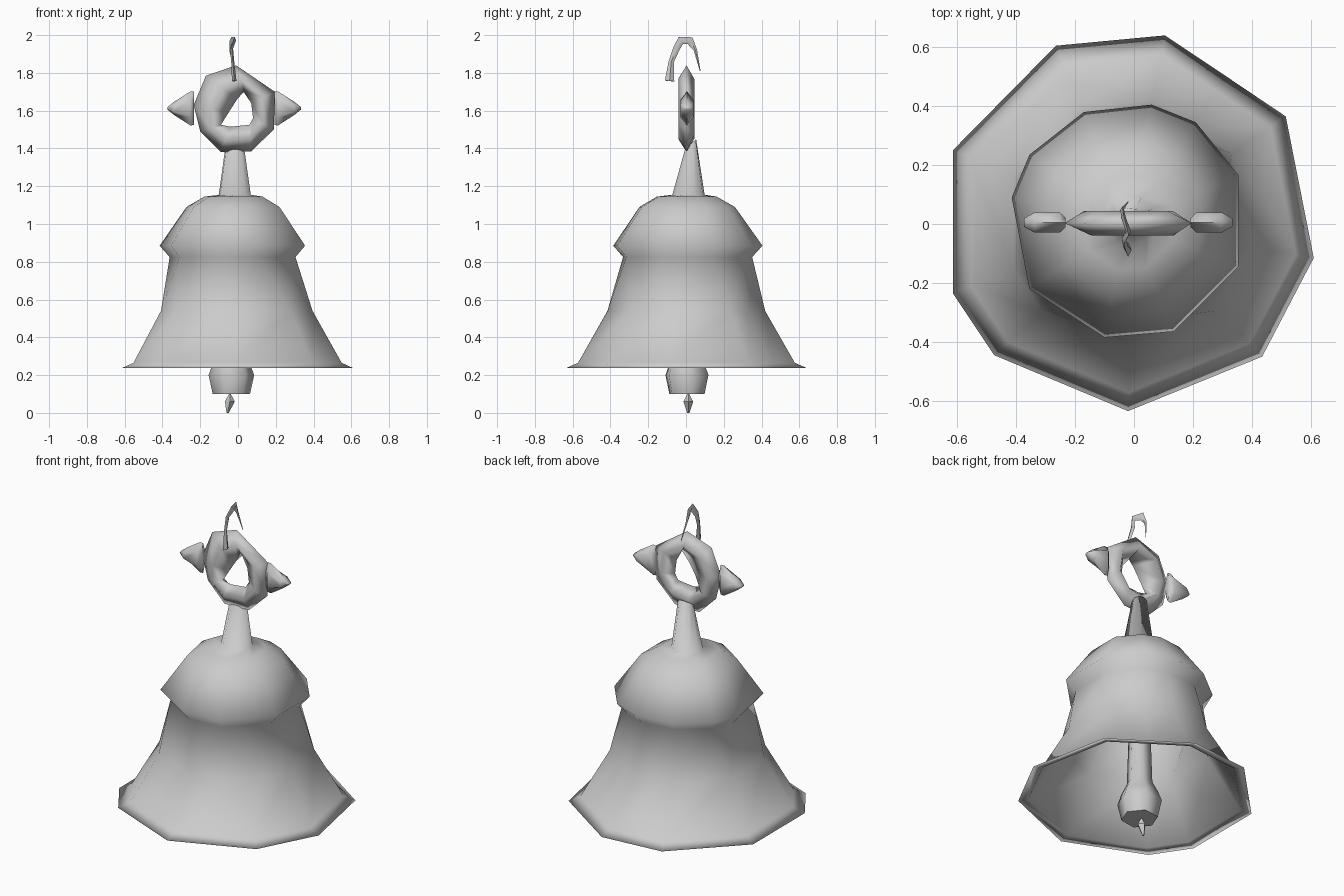
import bpy, bmesh, math
from mathutils import Vector

if "Cube" in bpy.data.objects:
    bpy.data.objects.remove(bpy.data.objects["Cube"])

metal = bpy.data.materials.new("grey_metal")
metal.diffuse_color = (0.6, 0.6, 0.6, 1)
metal.use_nodes = True
metal.node_tree.nodes["Principled BSDF"].inputs["Base Color"].default_value = metal.diffuse_color


def loft(name, rings, cap_start=True, cap_end=True, loop=False, angle=60):
    """Skin a list of equally sized closed rings into one mesh."""
    bm = bmesh.new()
    rows = [[bm.verts.new(p) for p in ring] for ring in rings]
    pairs = list(zip(rows, rows[1:])) + ([(rows[-1], rows[0])] if loop else [])
    n = len(rows[0])
    for a, b in pairs:
        for i in range(n):
            j = (i + 1) % n
            bm.faces.new((a[i], a[j], b[j], b[i]))
    if cap_start and not loop:
        bm.faces.new(rows[0][::-1])
    if cap_end and not loop:
        bm.faces.new(rows[-1])
    bmesh.ops.recalc_face_normals(bm, faces=bm.faces)
    mesh = bpy.data.meshes.new(name)
    bm.to_mesh(mesh)
    bm.free()
    mesh.materials.append(metal)
    ob = bpy.data.objects.new(name, mesh)
    bpy.context.collection.objects.link(ob)
    bpy.ops.object.select_all(action='DESELECT')
    ob.select_set(True)
    bpy.context.view_layer.objects.active = ob
    bpy.ops.object.shade_smooth_by_angle(angle=math.radians(angle))
    return ob


def scaled(outline, s, z, dx=0.0):
    return [(x * s + dx, y * s, z) for x, y in outline]


def circle(cx, cy, z, r, n, turn=0.0):
    return [(cx + r * math.cos(turn + math.tau * i / n),
             cy + r * math.sin(turn + math.tau * i / n), z) for i in range(n)]


# Bell: inner dome and wall, lip, flared outer wall, shouldered cap and stem in one skin
rim = [(0.515, 0.365), (0.31, 0.503), (0.105, 0.64), (-0.265, 0.605), (-0.615, 0.25),
       (-0.615, -0.235), (-0.475, -0.445), (-0.02, -0.635), (0.435, -0.45), (0.61, -0.115)]
shoulder = [(0.355, 0.165), (0.21, 0.345), (0.06, 0.405), (-0.17, 0.38), (-0.355, 0.235),
            (-0.415, 0.09), (-0.355, -0.22), (-0.10, -0.385), (0.135, -0.365), (0.355, -0.145)]
bell = [scaled(shoulder, s, z, -0.02 * (1 - s)) for s, z in
        ((0.30, 1.11), (0.56, 1.06), (0.80, 0.89), (0.80, 0.83))]
bell += [scaled(rim, s, z, dx) for s, z, dx in
         ((0.62, 0.54, -0.005), (0.91, 0.247, 0), (1.0, 0.237, 0), (0.90, 0.265, 0),
          (0.655, 0.54, -0.005))]
bell += [scaled(shoulder, s, z, -0.02 * (1 - s)) for s, z in
         ((0.865, 0.825), (1.0, 0.885), (0.64, 1.09), (0.40, 1.145))]
bell.append(circle(-0.017, 0.013, 1.155, 0.086, 10, 0.44))
bell.append([(x, 0.025 + (y - 0.025) * 0.6, 1.425 + (y - 0.025) * 0.5)
             for x, y, z in circle(-0.017, 0.025, 0, 0.048, 10, 0.44)])
loft("bell", bell, angle=180)

# Clapper: tapered rod running into a faceted bob, and a small diamond tip
loft("clapper", [circle(-0.035, 0.005, z, r, 6, 0.15) for z, r in
                 ((0.10, 0.10), (0.20, 0.122), (0.26, 0.10),
                  (0.32, 0.07), (1.09, 0.045))], angle=70)
loft("clapper_tip", [circle(x, 0.012, z, r, 4) for x, z, r in
                     ((-0.055, 0.0, 0.006), (-0.043, 0.06, 0.026), (-0.043, 0.10, 0.005))], angle=30)

# Loop: flattened ring in the xz plane, its opening slanted towards the front
outer = [(-0.01, 1.84), (-0.17, 1.785), (-0.235, 1.63), (-0.20, 1.49),
         (-0.09, 1.38), (0.07, 1.385), (0.19, 1.50), (0.195, 1.70)]
inner = [(0.035, 1.705), (-0.005, 1.66), (-0.05, 1.59), (-0.09, 1.525),
         (-0.04, 1.515), (0.06, 1.525), (0.08, 1.56), (0.07, 1.64)]
sections = []
for k, ((ox, oz), (ix, iz)) in enumerate(zip(outer, inner)):
    o, i = Vector((ox, 0.003, oz)), Vector((ix, -0.012, iz))
    a = math.pi / 2 + 0.1 + k * math.pi / 4
    back_hole = Vector((-0.015 + 0.1 * math.cos(a), 0, 1.61 + 0.1 * math.sin(a)))
    front = o.lerp(i, 0.5)
    front.y = -0.039
    back = o.lerp(back_hole, 0.55)
    back.y = 0.044
    sections.append([o, front, i, back])
loft("loop", sections, loop=True, angle=180)

# Pointed ears on both sides of the loop
profile = [(0.0, 0.088, 0.018), (0.02, 0.09, 0.040), (0.105, 0.036, 0.040), (0.142, 0.006, 0.016)]
for side, x0, name in ((-1, -0.232, "left_ear"), (1, 0.192, "right_ear")):
    rings = []
    for dx, h, w in profile:
        rings.append([(x0 + side * dx, 0.005 + w * math.cos(a), 1.612 + h * math.sin(a))
                      for a in [math.pi / 6 + math.tau * k / 6 for k in range(6)]])
    loft(name, rings, angle=60)

# Thin bent hook over the loop: (x, y, z, width in the bend plane, thickness)
path = [(-0.020, -0.087, 1.757, 0.025, 0.012), (-0.028, -0.078, 1.86, 0.014, 0.008),
        (-0.034, -0.050, 1.93, 0.018, 0.008), (-0.018, -0.027, 1.972, 0.022, 0.008),
        (-0.036, 0.022, 1.970, 0.022, 0.008), (-0.040, 0.050, 1.92, 0.009, 0.006),
        (-0.020, 0.075, 1.81, 0.002, 0.002)]
pts = [Vector(p[:3]) for p in path]
rings = []
for k, p in enumerate(pts):
    t = (pts[min(k + 1, len(pts) - 1)] - pts[max(k - 1, 0)]).normalized()
    u = t.cross(Vector((1, 0, 0))).normalized()
    v = t.cross(u)
    w, h = path[k][3:]
    rings.append([p + u * w, p + v * h, p - u * w, p - v * h])
loft("hook", rings, angle=50)
